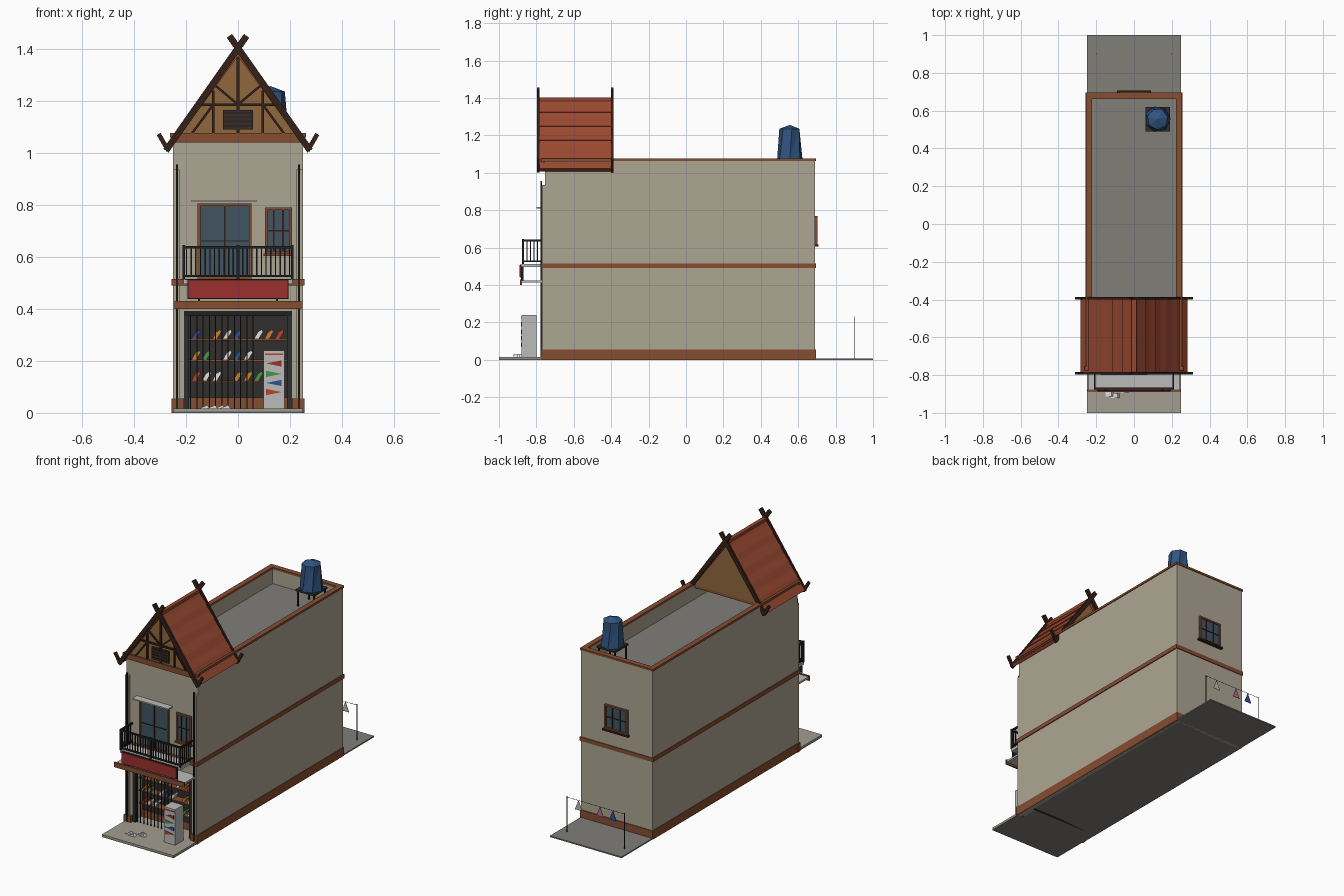
import bpy, bmesh, math
from mathutils import Vector

if "Cube" in bpy.data.objects:
    bpy.data.objects.remove(bpy.data.objects["Cube"])

COL = dict(wall=(.42, .38, .29), trim=(.24, .075, .03), roof=(.32, .065, .03), wood=(.035, .014, .009),
           gable=(.28, .14, .045), glass=(.05, .09, .12), iron=(.015, .015, .016), sign=(.33, .03, .026),
           blue=(.03, .09, .22), dark=(.03, .028, .026), deck=(.22, .21, .19), pave=(.36, .34, .28),
           pale=(.5, .5, .48), white=(.75, .74, .7), red=(.5, .05, .03), orange=(.6, .22, .03),
           green=(.06, .3, .08), pink=(.45, .15, .25), navy=(.03, .08, .3))
MATS = {}
for k, c in COL.items():
    MATS[k] = bpy.data.materials.new(k)
    MATS[k].diffuse_color = (*c, 1)


def make(name, bm, mat):
    bmesh.ops.recalc_face_normals(bm, faces=bm.faces)
    me = bpy.data.meshes.new(name)
    bm.to_mesh(me)
    bm.free()
    me.materials.append(MATS[mat])
    ob = bpy.data.objects.new(name, me)
    bpy.context.collection.objects.link(ob)
    return ob


def prism(name, pts, y0, y1, mat):
    """Extrude an x-z profile along y."""
    bm = bmesh.new()
    a = [bm.verts.new((x, y0, z)) for x, z in pts]
    b = [bm.verts.new((x, y1, z)) for x, z in pts]
    bm.faces.new(a)
    bm.faces.new(b[::-1])
    for i in range(len(a)):
        j = (i + 1) % len(a)
        bm.faces.new((a[i], b[i], b[j], a[j]))
    return make(name, bm, mat)


def box(name, x0, x1, y0, y1, z0, z1, mat):
    return prism(name, [(x0, z0), (x1, z0), (x1, z1), (x0, z1)], y0, y1, mat)


def bar(name, p, q, w, y0, y1, mat):
    """Straight bar of width w between two x-z points."""
    p, q = Vector(p), Vector(q)
    d = (q - p).normalized()
    n = Vector((-d.y, d.x)) * w / 2
    return prism(name, [p + n, q + n, q - n, p - n], y0, y1, mat)


def window(name, x0, x1, z0, z1, y, out, cols, rows):
    """Framed glazing on a wall at y, facing along out (-1 or 1)."""
    t = .01
    ya, yb = sorted((y, y + out * .012))
    box(name + "_glass", x0, x1, *sorted((y, y + out * .004)), z0, z1, "glass")
    for x in (x0, x1 - t):
        box(name + "_jamb", x, x + t, ya, yb, z0, z1, "trim")
    for z in (z0, z1 - t):
        box(name + "_rail", x0, x1, ya, yb, z, z + t, "trim")
    for i in range(1, cols):
        x = x0 + (x1 - x0) * i / cols
        box(name + "_mullion", x - .003, x + .003, *sorted((y, y + out * .009)), z0, z1, "wood")
    for i in range(1, rows):
        z = z0 + (z1 - z0) * i / rows
        box(name + "_muntin", x0, x1, *sorted((y, y + out * .008)), z - .002, z + .002, "wood")


# ground
box("ground_slab", -.25, .25, -1, 1, 0, .008, "deck")
box("front_pavement", -.25, .25, -1, -.66, .004, .016, "pave")

# shell, parapets and roof deck
for s in (-1, 1):
    xs = sorted((s * .225, s * .25))
    box("side_wall", *xs, -.755, .69, 0, 1.065, "wall")
    box("front_pilaster", *xs, -.77, -.755, 0, .935, "wall")
    box("shop_pier", *sorted((s * .207, s * .226)), -.755, -.655, 0, .39, "wall")
    box("side_coping", *sorted((s * .222, s * .255)), -.755, .69, 1.062, 1.075, "trim")
    box("side_base_band", *sorted((s * .24, s * .253)), -.757, .692, 0, .055, "trim")
    box("side_mid_band", *sorted((s * .24, s * .256)), -.765, .694, .49, .515, "trim")
    box("front_base_band", *sorted((s * .207, s * .256)), -.774, -.75, 0, .055, "trim")
    box("drain_pipe", s * .234 - .004, s * .234 + .004, -.779, -.77, .016, .955, "iron")
box("back_wall", -.225, .225, .665, .69, 0, 1.065, "wall")
box("back_coping", -.255, .255, .662, .695, 1.062, 1.075, "trim")
box("back_base_band", -.253, .253, .688, .694, 0, .055, "trim")
box("back_mid_band", -.256, .256, .688, .695, .49, .515, "trim")
box("front_wall", -.225, .225, -.755, -.73, .39, 1.065, "wall")
box("front_mid_band", -.256, .256, -.776, -.75, .49, .515, "trim")
box("roof_deck", -.226, .226, -.74, .67, .955, .97, "deck")

# shop recess: back, ceiling, lining, shutter box, plinth
box("shop_back", -.225, .225, -.66, -.64, 0, .4, "dark")
box("shop_ceiling", -.225, .225, -.74, -.64, .39, .4, "dark")
box("shutter_box", -.207, .207, -.757, -.735, .372, .392, "iron")
box("shop_plinth", -.207, .207, -.668, -.66, .016, .06, "trim")
for s in (-1, 1):
    box("shutter_guide", *sorted((s * .188, s * .208)), -.757, -.735, .016, .39, "dark")

# shelves with slanted goods
rows = [(.125, ["red", "white", "white", "", "orange", "orange", "green", "green", "white"]),
        (.205, ["orange", "green", "", "white", "navy", "white", "", "orange", "white"]),
        (.285, ["navy", "", "orange", "white", "navy", "", "white", "orange", "red"])]
for z, goods in rows:
    box("shop_shelf", -.19, .19, -.715, -.66, z - .007, z, "trim")
    for i, g in enumerate(goods):
        if g:
            x = -.178 + i * .04
            prism("shelf_goods", [(x, z), (x + .018, z), (x + .034, z + .026), (x + .03, z + .036),
                                  (x + .014, z + .026)], -.71, -.675, g)

# folding grille
for i in range(11):
    x = -.182 + i * .024
    box("grille_bar", x - .002, x + .002, -.747, -.742, .016, .375, "iron")

# drinks cooler on the pavement
box("cooler_body", .098, .178, -.88, -.80, .016, .24, "pale")
for z, c, d in ((.15, "green", 1), (.115, "navy", -1), (.08, "red", 1), (.19, "sign", -1)):
    a, b = (.108, .168) if d > 0 else (.168, .108)
    prism("cooler_mark", [(a, z - .012), (a, z + .012), (b, z)], -.883, -.88, c)
box("cooler_top_strip", .104, .172, -.883, -.88, .222, .228, "red")

# sandals
for x, y in ((-.13, -.9), (-.1, -.91), (-.07, -.87), (-.05, -.88)):
    prism("sandal", [(x - .022, .016), (x + .022, .016), (x + .012, .03)], y - .012, y + .012, "white")

# street canopy and signboard
box("canopy_slab", -.24, .24, -.88, -.755, .413, .425, "pale")
box("canopy_fascia", -.245, .245, -.887, -.877, .40, .43, "trim")
box("sign_frame", -.195, .195, -.885, -.879, .437, .513, "iron")
box("sign_board", -.19, .19, -.889, -.884, .442, .508, "sign")
for s in (-1, 1):
    box("sign_bracket", s * .15 - .003, s * .15 + .003, -.882, -.87, .42, .5, "iron")

# balcony
box("balcony_slab", -.21, .21, -.875, -.755, .495, .513, "pale")
for z, h in ((.522, .008), (.632, .01)):
    box("balcony_front_rail", -.213, .213, -.876, -.866, z, z + h, "iron")
    for s in (-1, 1):
        box("balcony_side_rail", s * .208 - .005, s * .208 + .005, -.872, -.755, z, z + h, "iron")
for i in range(23):
    x = -.198 + i * .018
    box("baluster", x - .0025, x + .0025, -.873, -.868, .522, .635, "iron")
for s in (-1, 1):
    for i in range(1, 6):
        y = -.87 + i * .019
        box("side_baluster", s * .208 - .0025, s * .208 + .0025, y - .0025, y + .0025, .522, .635, "iron")
for x in (-.208, 0, .208):
    box("balcony_post", x - .005, x + .005, -.877, -.866, .513, .645, "iron")

# balcony door, windows
window("balcony_door", -.155, .052, .515, .805, -.755, -1, 2, 2)
window("front_window", .103, .208, .61, .79, -.755, -1, 3, 2)
box("front_window_sill", .098, .213, -.775, -.755, .603, .612, "trim")
box("door_canopy", -.178, .072, -.80, -.755, .81, .818, "pale")
window("back_window", -.08, .08, .615, .77, .69, 1, 3, 2)
box("back_window_sill", -.09, .09, .69, .708, .605, .616, "wood")

# gable roof: end walls, tile courses, crossed bargeboards
APEX, EX, EZ = 1.395, .275, 1.012
box("gable_cornice", -.262, .262, -.775, -.755, 1.058, 1.075, "trim")
box("gable_tie_beam", -.24, .24, -.772, -.41, 1.04, 1.058, "trim")
for y in (-.765, -.425):
    prism("gable_wall", [(-.24, 1.045), (.24, 1.045), (0, 1.38)], y, y + .015, "gable")
N = 5
for s in (-1, 1):
    bar("roof_slope", (0, APEX - .01), (s * EX, EZ), .018, -.785, -.395, "roof")
    top, low = Vector((0, APEX)), Vector((s * EX, EZ + .006))
    nrm = Vector((s * .81, .58))
    for i in range(N):
        a, b = top.lerp(low, i / N), top.lerp(low, (i + 1) / N)
        prism("tile_course", [a, b + nrm * .009, b - nrm * .004], -.782, -.398, "roof")
    for y in (-.797, -.401):
        bar("bargeboard", (-s * .033, 1.449), (s * .277, 1.008), .025, y, y + .014, "wood")
        bar("eave_hook", (s * .268, 1.008), (s * .305, 1.072), .017, y, y + .014, "wood")
    # gable timbers
    bar("gable_post", (s * .095, 1.06), (s * .095, 1.24), .009, -.773, -.76, "wood")
    bar("gable_brace", (0, 1.185), (s * .095, 1.265), .009, -.773, -.76, "wood")
    bar("gable_corner_brace", (s * .095, 1.185), (s * .18, 1.07), .009, -.773, -.76, "wood")
box("ridge_cap", -.012, .012, -.785, -.395, 1.378, 1.402, "roof")
bar("king_post", (0, 1.06), (0, 1.38), .011, -.774, -.76, "wood")
box("gable_collar", -.145, .145, -.774, -.76, 1.18, 1.19, "wood")
box("gable_vent", -.058, .058, -.778, -.76, 1.09, 1.165, "dark")
for i in range(4):
    z = 1.1 + i * .017
    box("vent_slat", -.054, .054, -.781, -.777, z, z + .006, "wood")

# water tank on its stand
TX, TY = .125, .555
for dx in (-.055, .055):
    for dy in (-.055, .055):
        box("tank_leg", TX + dx - .004, TX + dx + .004, TY + dy - .004, TY + dy + .004, .97, 1.07, "iron")
box("tank_platform", TX - .065, TX + .065, TY - .065, TY + .065, 1.065, 1.077, "dark")
bm = bmesh.new()
rings = []
for z, r, tw in ((1.077, .069, 0), (1.235, .056, .2)):
    rings.append([bm.verts.new((TX + r * math.cos(tw + k * math.tau / 7),
                                TY + r * math.sin(tw + k * math.tau / 7), z)) for k in range(7)])
tip = bm.verts.new((TX, TY, 1.256))
bm.faces.new(rings[0][::-1])
for k in range(7):
    j = (k + 1) % 7
    bm.faces.new((rings[0][k], rings[0][j], rings[1][j]))
    bm.faces.new((rings[0][k], rings[1][j], rings[1][k]))
    bm.faces.new((rings[1][k], rings[1][j], tip))
make("water_tank", bm, "blue")

# washing line in the back yard
for s in (-1, 1):
    box("line_pole", s * .2 - .002, s * .2 + .002, .898, .902, .008, .232, "iron")
box("washing_line", -.2, .2, .8995, .9005, .226, .228, "iron")
for x, c in ((.12, "pale"), (-.03, "pink"), (-.12, "navy")):
    prism("laundry", [(x - .025, .166), (x + .025, .166), (x, .228)], .899, .901, c)

for m in bpy.data.materials:
    if m.users and not m.is_grease_pencil:
        m.use_nodes = True
        m.node_tree.nodes["Principled BSDF"].inputs["Base Color"].default_value = m.diffuse_color
